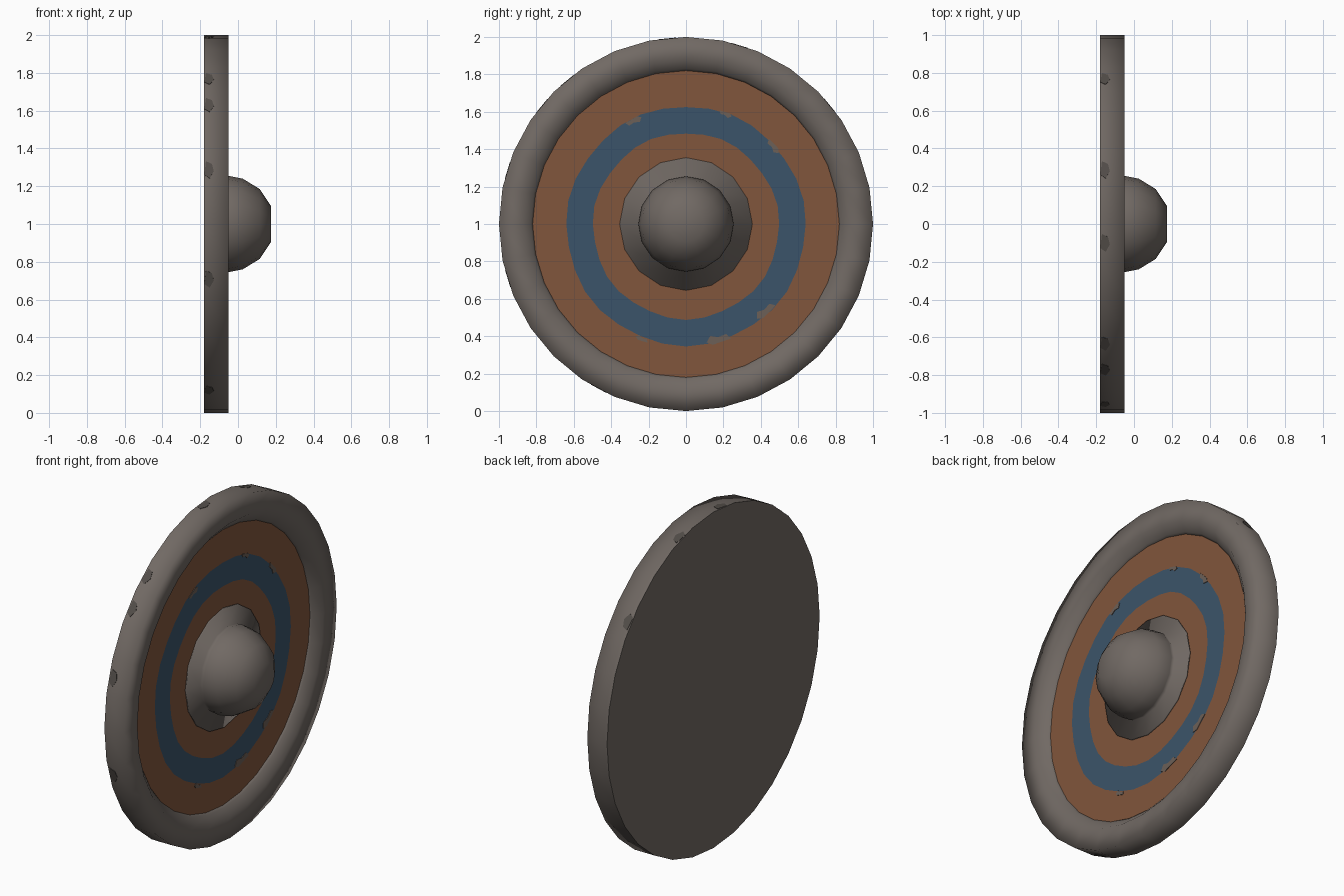
import bpy, bmesh, math
from mathutils import Vector

cube = bpy.data.objects.get("Cube")
if cube:
    bpy.data.objects.remove(cube, do_unlink=True)

BACK, FRONT, BOARD = -0.18, -0.05, -0.10
SIDES = 32


def material(name, rgb):
    m = bpy.data.materials.new(name)
    m.use_nodes = True
    m.diffuse_color = (*rgb, 1)
    m.node_tree.nodes["Principled BSDF"].inputs["Base Color"].default_value = (*rgb, 1)
    return m


iron = material("grey_iron", (0.165, 0.142, 0.127))
stain = material("dark_stain", (0.085, 0.074, 0.066))
brown = material("brown_paint", (0.22, 0.092, 0.045))
blue = material("blue_paint", (0.044, 0.088, 0.142))
bare = material("bare_wood", (0.15, 0.115, 0.095))


def finish(bm, name, mats):
    bmesh.ops.recalc_face_normals(bm, faces=bm.faces)
    mesh = bpy.data.meshes.new(name)
    bm.to_mesh(mesh)
    bm.free()
    for m in mats:
        mesh.materials.append(m)
    obj = bpy.data.objects.new(name, mesh)
    bpy.context.collection.objects.link(obj)
    return obj


def lathe(name, profile, sides, mats, bands=None, loop=False, wobble=None, smooth=False):
    """Spin (radius, x) points about the x axis; the ends are capped or joined."""
    bm = bmesh.new()
    rings = []
    for k, (r, x) in enumerate(profile):
        ring = []
        for i in range(sides):
            a = math.tau * i / sides
            rr = r + (wobble(a, k) if wobble else 0)
            ring.append(bm.verts.new((x, rr * math.cos(a), 1 + rr * math.sin(a))))
        rings.append(ring)
    pairs = list(zip(rings, rings[1:]))
    if loop:
        pairs.append((rings[-1], rings[0]))
    for k, (p, q) in enumerate(pairs):
        for i in range(sides):
            j = (i + 1) % sides
            f = bm.faces.new((p[i], p[j], q[j], q[i]))
            f.material_index = bands[k] if bands else 0
    if not loop:
        bm.faces.new(rings[0])
        bm.faces.new(rings[-1]).material_index = bands[-1] if bands else 0
    if smooth:
        for f in bm.faces:
            f.smooth = True
        # keep the flat back crisp
        for e in bm.edges:
            if all(v.co.x < BACK + 0.001 for v in e.verts):
                e.smooth = False
    return finish(bm, name, mats)


def plate(name, centre, u, v, outline, mat, thick=0.004):
    """Thin painted patch with its outline in the u, v plane."""
    bm = bmesh.new()
    base = [bm.verts.new(centre + u * a + v * b) for a, b in outline]
    f = bm.faces.new(base)
    out = bmesh.ops.extrude_face_region(bm, geom=[f])["geom"]
    n = u.cross(v) * thick
    bmesh.ops.translate(bm, vec=n, verts=[g for g in out if isinstance(g, bmesh.types.BMVert)])
    return finish(bm, name, [mat])


# Rounded metal rim with a flat back
lathe("rim", [(0.82, BACK), (1, BACK), (1, FRONT), (0.875, FRONT), (0.83, -0.09), (0.82, BOARD)],
      SIDES, [iron], loop=True, smooth=True)


# Painted board: brown, blue, brown rings with a hand-drawn wobble
def brush(a, k):
    return -0.011 * math.sin(a) + 0.004 * math.sin(7 * a) if k in (2, 3) else 0


lathe("board", [(0.82, BACK), (0.82, BOARD), (0.64, BOARD), (0.498, BOARD), (0.3, BOARD)],
      SIDES, [brown, blue, iron], bands=[2, 0, 1, 0, 0], wobble=brush)
board = bpy.data.objects["board"]
for f in board.data.polygons:
    if f.center.x < BACK + 0.001:
        f.material_index = 2

# Central boss with its flange
lathe("boss", [(0.355, BOARD), (0.355, -0.092), (0.25, -0.075), (0.255, FRONT), (0.24, 0.025),
               (0.185, 0.115), (0.095, 0.175)], 16, [iron], smooth=True)

# Worn chips along the outer edge of the blue ring
chip_shape = [(-0.05, 0.012), (-0.035, -0.012), (0.0, -0.008), (0.03, -0.022), (0.052, 0.0), (0.03, 0.016)]
for i, (y, z, s) in enumerate([(-0.28, 1.55, 0.9), (0.21, 1.588, 0.7), (0.465, 1.415, 0.9),
                               (0.425, 0.535, 1.2), (0.175, 0.385, 1.3), (-0.235, 0.385, 0.7)]):
    out = Vector((0, y, z - 1)).normalized()
    along = out.cross(Vector((1, 0, 0)))
    plate(f"paint_chip_{i + 1}", Vector((BOARD - 0.001, y, z)), along, out,
          [(a * s, b * s) for a, b in chip_shape], bare)

# Dark stains on the rim's outer wall, each on one facet
stain_shape = [(-0.045, -0.02), (0.03, -0.028), (0.05, 0.0), (0.01, 0.022), (-0.03, 0.012)]
for i, facet in enumerate([3, 6, 8, 11, 12, 14, 17, 21]):
    a = math.tau * (facet + 0.5) / SIDES
    out = Vector((0, math.cos(a), math.sin(a)))
    side = Vector((0, -math.sin(a), math.cos(a)))
    spot = Vector((-0.15, 0, 1)) + out * (math.cos(math.pi / SIDES) - 0.002)
    plate(f"rim_stain_{i + 1}", spot, side, Vector((1, 0, 0)).cross(Vector()) + Vector((1, 0, 0)) *
          (1 if side.cross(Vector((1, 0, 0))).dot(out) > 0 else -1), stain_shape, stain)
